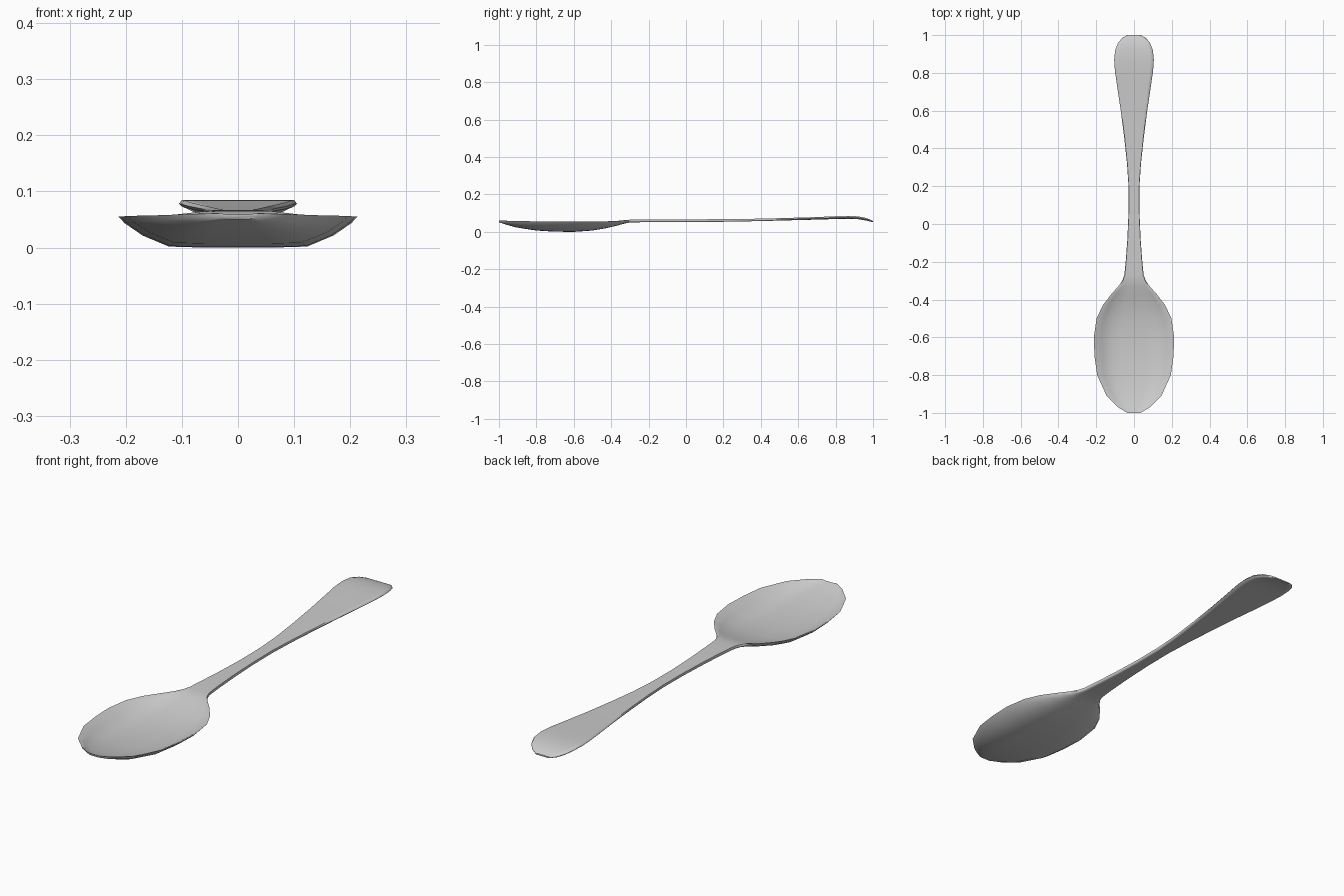
import bpy, bmesh

# Stations along the spoon: y, half width, top edge z, dish depth, thickness
STATIONS = [
    (-1.0, .035, .062, .003, .008), (-.97, .085, .061, .011, .009),
    (-.91, .145, .059, .025, .010), (-.80, .195, .058, .040, .011),
    (-.70, .209, .057, .045, .011), (-.60, .213, .057, .046, .011),
    (-.50, .198, .057, .039, .011), (-.43, .165, .058, .027, .012),
    (-.37, .119, .060, .014, .013), (-.33, .083, .063, .005, .014),
    (-.30, .062, .065, .001, .014), (-.27, .051, .066, 0, .015),
    (-.20, .044, .067, 0, .015), (-.08, .035, .067, 0, .015),
    (.06, .029, .067, 0, .014), (.20, .029, .068, 0, .014),
    (.32, .037, .069, 0, .013), (.45, .051, .072, 0, .013),
    (.60, .070, .076, 0, .013), (.72, .088, .080, 0, .014),
    (.81, .101, .084, 0, .015), (.87, .105, .085, 0, .015),
    (.92, .100, .083, 0, .015), (.96, .084, .075, 0, .014),
    (.985, .062, .066, 0, .011), (1.0, .035, .057, 0, .006),
]

# Half cross-section: fraction of width, dish fraction, underside thickness fraction
HALF = [(0, 1, 1), (.3, 1, 1), (.58, .96, 1), (.8, .53, 1), (.95, .1, .8)]
ACROSS = [(-u, f, g) for u, f, g in HALF[:0:-1]] + HALF


def section(bm, y, w, top, depth, thick):
    upper = [(u * w, y, top - depth * f) for u, f, g in ACROSS]
    lower = [(u * w, y, top - depth * f - thick * g) for u, f, g in reversed(ACROSS)]
    edge = top - thick * (.15 if depth > .002 else .45)
    pts = upper + [(w, y, edge)] + lower + [(-w, y, edge)]
    return [bm.verts.new(p) for p in pts]


# Spoon: bowl and handle lofted as one continuous skin
bm = bmesh.new()
rings = [section(bm, *s) for s in STATIONS]
n = len(rings[0])
for a, b in zip(rings, rings[1:]):
    for i in range(n):
        j = (i + 1) % n
        bm.faces.new((a[i], a[j], b[j], b[i]))

# Close both tips
bm.faces.new(rings[0])
bm.faces.new(rings[-1])
bmesh.ops.recalc_face_normals(bm, faces=bm.faces)

# Rest the underside of the bowl on z = 0
low = min(v.co.z for v in bm.verts)
bmesh.ops.translate(bm, vec=(0, 0, -low), verts=bm.verts)

mesh = bpy.data.meshes.new("spoon")
bm.to_mesh(mesh)
bm.free()
spoon = bpy.data.objects.new("spoon", mesh)
bpy.context.collection.objects.link(spoon)
bpy.context.view_layer.objects.active = spoon
spoon.select_set(True)
bpy.ops.object.shade_smooth_by_angle(angle=1.0)
